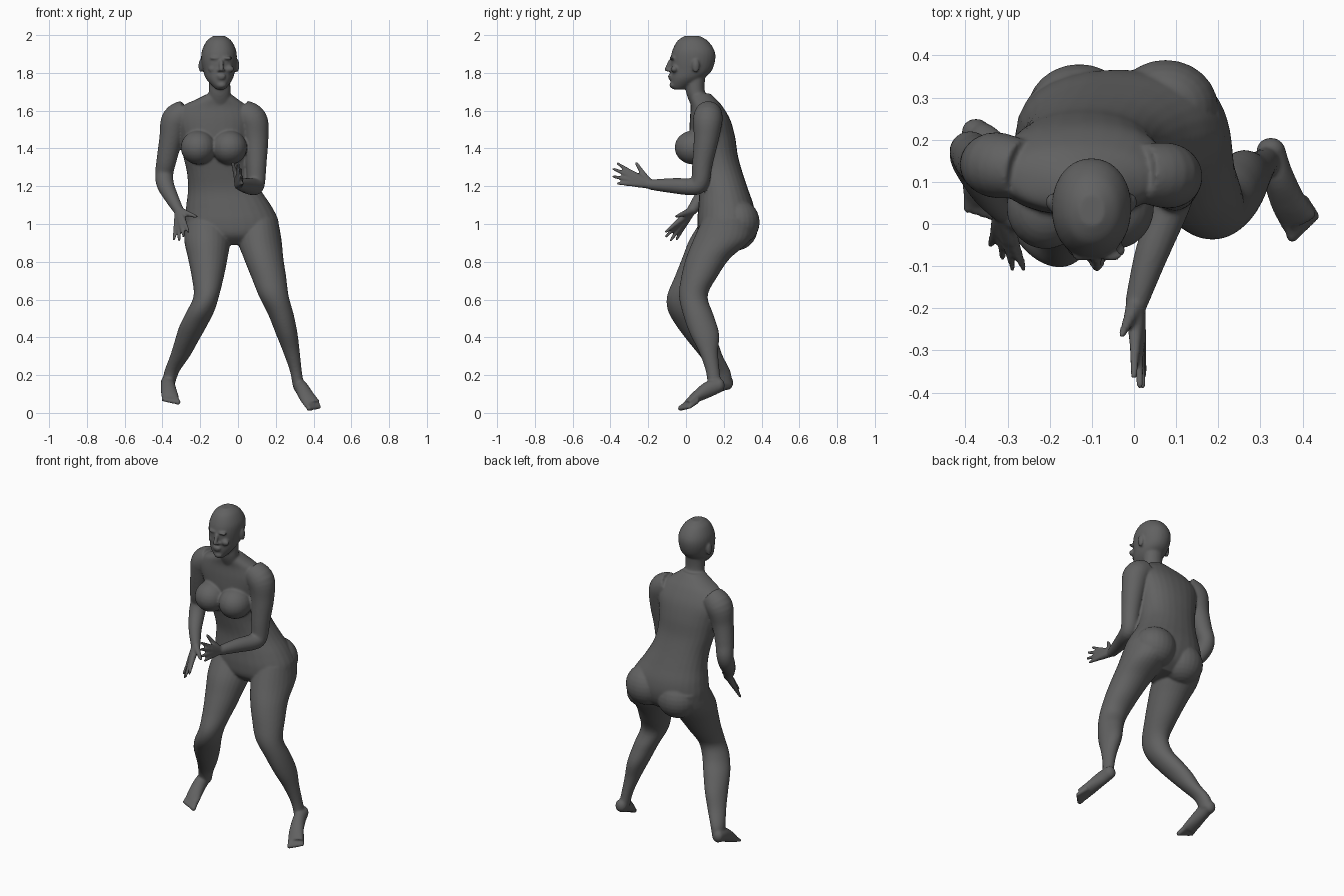
import bpy
import bmesh
import math
from mathutils import Vector, Matrix

default_cube = bpy.data.objects.get("Cube")
if default_cube:
    bpy.data.objects.remove(default_cube, do_unlink=True)

bm = bmesh.new()
SEGMENTS = 28


def smooth_rows(rows, steps=5):
    """Catmull-Rom interpolation between the rows of a path or profile."""
    result = []
    last = len(rows) - 1
    for i in range(last):
        before, start = rows[max(i - 1, 0)], rows[i]
        end, after = rows[i + 1], rows[min(i + 2, last)]
        for step in range(steps):
            t = step / steps
            result.append([
                b + (c - a) * t / 2
                + (a - 2.5 * b + 2 * c - d / 2) * t * t
                + (1.5 * (b - c) + (d - a) / 2) * t ** 3
                for a, b, c, d in zip(before, start, end, after)])
    result.append(list(rows[last]))
    return result


def skin_rings(rings):
    """Join rings of points into one closed skin."""
    loops = [[bm.verts.new(point) for point in ring] for ring in rings]
    faces = [bm.faces.new(loops[0]), bm.faces.new(loops[-1][::-1])]
    for lower, upper in zip(loops, loops[1:]):
        for k in range(len(lower)):
            n = (k + 1) % len(lower)
            faces.append(bm.faces.new((lower[k], upper[k], upper[n], lower[n])))
    bmesh.ops.recalc_face_normals(bm, faces=faces)


def rounded(angle, power):
    c, s = math.cos(angle), math.sin(angle)
    return (math.copysign(abs(c) ** power, c), math.copysign(abs(s) ** power, s))


def stack(rows, power=1.0):
    """Level oval sections, each given as x min, x max, y min, y max, z."""
    rings = []
    for x_min, x_max, y_min, y_max, z in smooth_rows(rows):
        ring = []
        for k in range(SEGMENTS):
            c, s = rounded(math.tau * k / SEGMENTS, power)
            ring.append(((x_min + x_max + (x_max - x_min) * c) / 2,
                         (y_min + y_max + (y_max - y_min) * s) / 2, z))
        rings.append(ring)
    skin_rings(rings)


def tube(rows, steps=5):
    """Sections square to a path, each given as x, y, z, width, height."""
    path = smooth_rows(rows, steps)
    centres = [Vector(row[:3]) for row in path]
    rings = []
    for i, row in enumerate(path):
        along = centres[min(i + 1, len(path) - 1)] - centres[max(i - 1, 0)]
        along.normalize()
        side = (Vector((1, 0, 0)) - along * along.x).normalized()
        rise = along.cross(side)
        ring = []
        for k in range(SEGMENTS):
            c, s = rounded(math.tau * k / SEGMENTS, 1)
            ring.append(centres[i] + side * c * row[3] + rise * s * row[-1])
        rings.append(ring)
    skin_rings(rings)


def ball(centre, radii):
    matrix = Matrix.Translation(centre) @ Matrix.Diagonal((*radii, 1))
    bmesh.ops.create_uvsphere(bm, u_segments=24, v_segments=14, radius=1, matrix=matrix)


def digit(root, tip, thick, thin):
    """A finger or toe that tapers to a round tip."""
    root, tip = Vector(root), Vector(tip)
    middle = root.lerp(tip, 0.5)
    tube([(*root, thick), (*middle, (thick + thin) / 2), (*tip, thin)], 3)
    ball(tip, (thin, thin, thin))


def hand(wrist, thumb, fingers):
    wrist = Vector(wrist)
    digit(wrist, wrist.lerp(Vector(thumb), 0.5), 0.024, 0.015)
    digit(wrist.lerp(Vector(thumb), 0.4), thumb, 0.016, 0.009)
    for tip in fingers:
        knuckle = wrist.lerp(Vector(tip), 0.52)
        digit(wrist, knuckle, 0.022, 0.015)
        digit(knuckle, tip, 0.014, 0.008)


def foot(sole, big_toe, little_toe):
    tube(sole)
    ball(sole[0][:3], (0.034, 0.03, 0.038))
    ankle = Vector(sole[1][:3])
    for i in range(5):
        tip = Vector(big_toe).lerp(Vector(little_toe), i / 4)
        digit(ankle.lerp(tip, 0.6), tip, 0.018, 0.014 - i * 0.001)


# Torso from crotch to collar
stack([
    (-.14, .09, .12, .28, .89), (-.26, .20, .07, .34, .94),
    (-.28, .215, .06, .365, 1.01), (-.275, .18, .065, .36, 1.09),
    (-.265, .12, .07, .33, 1.18), (-.27, .075, .055, .3, 1.27),
    (-.29, .06, .035, .275, 1.36), (-.31, .065, .02, .26, 1.46),
    (-.33, .08, .02, .235, 1.55), (-.3, .05, .025, .195, 1.62),
    (-.22, .0, .02, .16, 1.66), (-.16, -.04, .02, .13, 1.69)], 0.9)

# Buttocks and bust
ball((.075, .275, 1.01), (.125, .115, .12))
ball((-.13, .265, .98), (.125, .115, .12))
for x in (-.21, -.045):
    ball((x, .04, 1.405), (.093, .1, .09))

# Neck and skull
stack([(-.165, -.035, .03, .14, 1.62), (-.155, -.04, .0, .1, 1.7),
       (-.155, -.04, .0, .105, 1.8)])
stack([
    (-.115, -.07, -.068, -.01, 1.712), (-.14, -.05, -.08, .03, 1.735),
    (-.17, -.027, -.084, .09, 1.77), (-.184, -.016, -.083, .135, 1.81),
    (-.195, -.007, -.082, .155, 1.87), (-.19, -.01, -.072, .15, 1.92),
    (-.165, -.035, -.045, .115, 1.97), (-.13, -.07, -.005, .07, 1.996)], 0.95)

# Face: nose, lips, chin, brows, cheeks, ears
FACE_X = -.088
digit((FACE_X, -.082, 1.865), (FACE_X, -.102, 1.818), .01, .012)
ball((FACE_X, -.084, 1.785), (.026, .013, .007))
ball((FACE_X, -.082, 1.772), (.022, .013, .007))
ball((FACE_X, -.07, 1.735), (.026, .018, .017))
for side in (-1, 1):
    ball((FACE_X + side * .034, -.075, 1.878), (.028, .014, .008))
    ball((FACE_X + side * .043, -.062, 1.82), (.026, .018, .018))
    ball((FACE_X + side * .012, -.09, 1.814), (.009, .01, .008))
    ball((-.101 + side * .096, .052, 1.838), (.012, .02, .036))

# Left leg and foot
stack([
    (.0, .21, .09, .35, 1.03), (-.005, .23, .04, .345, .92),
    (.03, .24, .0, .235, .82), (.07, .255, -.025, .165, .72),
    (.11, .268, -.037, .115, .62), (.16, .295, -.015, .145, .52),
    (.2, .315, .02, .175, .42), (.24, .327, .07, .17, .32),
    (.275, .338, .105, .178, .22), (.29, .35, .115, .19, .14)])
foot([(.325, .175, .145, .034, .036), (.34, .12, .125, .036, .042),
      (.365, .055, .085, .042, .03), (.393, .005, .048, .046, .018)],
     (.376, -.03, .024), (.432, .018, .03))

# Right leg and foot
stack([
    (-.275, -.05, .09, .35, 1.03), (-.285, -.04, .02, .32, .92),
    (-.265, -.055, -.02, .23, .82), (-.245, -.075, -.06, .15, .72),
    (-.235, -.1, -.1, .075, .62), (-.27, -.125, -.095, .075, .54),
    (-.31, -.165, -.05, .12, .46), (-.335, -.21, .01, .165, .38),
    (-.36, -.255, .075, .195, .3), (-.39, -.31, .135, .235, .22),
    (-.4, -.335, .155, .245, .15)])
foot([(-.375, .22, .16, .034, .036), (-.372, .17, .15, .037, .042),
      (-.365, .1, .11, .043, .032), (-.357, .055, .078, .046, .019)],
     (-.318, .015, .056), (-.395, .035, .068))

# Left arm, bent forward
left_wrist = (.005, -.19, 1.208)
tube([(.02, .12, 1.59, .07), (.078, .115, 1.55, .078), (.095, .107, 1.45, .066),
      (.097, .087, 1.32, .054), (.095, .073, 1.22, .048), (.083, .035, 1.198, .046),
      (.042, -.07, 1.203, .04), (*left_wrist, .027)])
hand(left_wrist, (-.028, -.262, 1.32),
     [(.0, -.362, 1.32), (.014, -.384, 1.292), (.02, -.385, 1.252), (.024, -.36, 1.215)])

# Right arm, hanging with the elbow out
right_wrist = (-.313, .03, 1.07)
tube([(-.27, .13, 1.59, .07), (-.328, .14, 1.55, .078), (-.355, .143, 1.45, .062),
      (-.378, .158, 1.34, .053), (-.39, .172, 1.27, .048), (-.385, .145, 1.21, .046),
      (-.352, .08, 1.14, .037), (*right_wrist, .027)])
hand(right_wrist, (-.222, -.05, 1.04),
     [(-.34, -.05, .918), (-.312, -.08, .915), (-.288, -.105, .935), (-.262, -.105, .96)])

mesh = bpy.data.meshes.new("body")
bm.to_mesh(mesh)
bm.free()
body = bpy.data.objects.new("body", mesh)
bpy.context.collection.objects.link(body)

# One plain dark grey
grey = bpy.data.materials.new("dark grey")
grey.use_nodes = True
colour = (0.12, 0.12, 0.12, 1)
grey.diffuse_color = colour
grey.node_tree.nodes["Principled BSDF"].inputs["Base Color"].default_value = colour
mesh.materials.append(grey)

# Fuse the parts into one skin and soften the joins
fuse = body.modifiers.new("fuse", "REMESH")
fuse.mode = "VOXEL"
fuse.voxel_size = 0.0065
fuse.use_smooth_shade = True
soften = body.modifiers.new("soften", "SMOOTH")
soften.factor = 0.5
soften.iterations = 5

bpy.context.view_layer.objects.active = body
body.select_set(True)
for name in ("fuse", "soften"):
    bpy.ops.object.modifier_apply(modifier=name)
